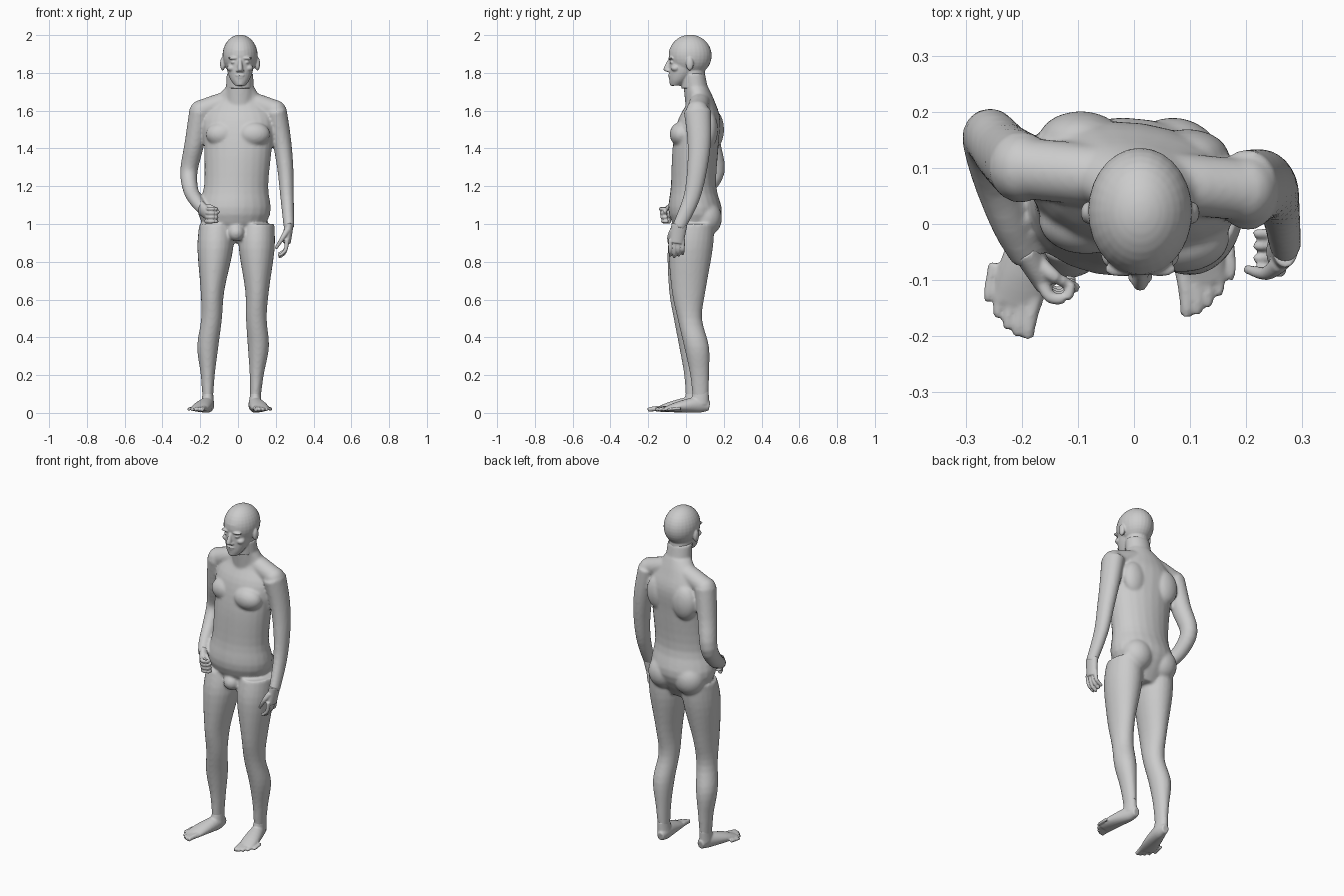
import bpy
import bmesh
import math
from mathutils import Vector, Matrix

cube = bpy.data.objects.get("Cube")
if cube:
    bpy.data.objects.remove(cube, do_unlink=True)

grey = bpy.data.materials.new("plain_grey")
grey.use_nodes = True
tone = (.6, .6, .6, 1)
grey.diffuse_color = tone
grey.node_tree.nodes["Principled BSDF"].inputs["Base Color"].default_value = tone

RIGHT, BACK, UP = Vector((1, 0, 0)), Vector((0, 1, 0)), Vector((0, 0, 1))


def smooth_path(stations, steps=4):
    """Pass a Catmull-Rom curve through the stations."""
    points = [Vector(station) for station in (stations[0], *stations, stations[-1])]
    path = []
    for before, start, end, after in zip(points, points[1:], points[2:], points[3:]):
        leave, arrive = (end - before) / 2, (after - start) / 2
        for step in range(steps):
            t = step / steps
            ease = t * t * (3 - 2 * t)
            path.append(start.lerp(end, ease) + leave * t * (1 - t) ** 2 - arrive * t * t * (1 - t))
    return path + [points[-1]]


def loft(volume, stations, level=False, twist=0, sides=24):
    """Elliptical rings along a path; each station is x, y, z, half width, half depth."""
    path = smooth_path(stations)
    centres = [Vector(station[:3]) for station in path]
    rings = []
    for i, (station, centre) in enumerate(zip(path, centres)):
        along = UP
        if not level:
            along = (centres[min(i + 1, len(path) - 1)] - centres[max(i - 1, 0)]).normalized()
        reference = RIGHT if abs(along.x) < .8 else BACK
        across = (reference - along * along.dot(reference)).normalized()
        turn = twist * max(0, min(1, (centre.z - 1.1) / .3))
        across = Matrix.Rotation(turn, 3, along) @ across
        deep = along.cross(across)
        angles = [math.tau * side / sides for side in range(sides)]
        rings.append([volume.verts.new(centre + across * station[3] * math.cos(angle)
                                       + deep * station[4] * math.sin(angle)) for angle in angles])
    for lower, upper in zip(rings, rings[1:]):
        for side in range(sides):
            following = (side + 1) % sides
            volume.faces.new((lower[side], lower[following], upper[following], upper[side]))
    volume.faces.new(rings[0][::-1])
    volume.faces.new(rings[-1])


def limb(volume, points, start, end, depth=1, sides=24):
    """A loft that tapers evenly from its start radius to its end radius."""
    radii = [start + (end - start) * i / (len(points) - 1) for i in range(len(points))]
    loft(volume, [(*point, radius, radius * depth) for point, radius in zip(points, radii)], sides=sides)


def ball(volume, centre, radii):
    placement = Matrix.Translation(centre) @ Matrix.Diagonal((*radii, 1))
    bmesh.ops.create_uvsphere(volume, u_segments=28, v_segments=18, radius=1, matrix=placement)


def fuse(name, volume, voxel, rounds=3):
    """Blend overlapping volumes into one smooth skin."""
    bmesh.ops.recalc_face_normals(volume, faces=volume.faces)
    mesh = bpy.data.meshes.new(name)
    volume.to_mesh(mesh)
    volume.free()
    part = bpy.data.objects.new(name, mesh)
    bpy.context.collection.objects.link(part)
    remesh = part.modifiers.new("skin", "REMESH")
    remesh.mode = "VOXEL"
    remesh.voxel_size = voxel
    soften = part.modifiers.new("soften", "SMOOTH")
    soften.factor = .5
    soften.iterations = rounds
    bpy.context.view_layer.update()
    skin = bpy.data.meshes.new_from_object(part.evaluated_get(bpy.context.evaluated_depsgraph_get()))
    part.modifiers.clear()
    part.data = skin
    skin.materials.clear()
    skin.materials.append(grey)
    skin.shade_smooth()


def as_right(station):
    return station


def as_left(station):
    """Carry a right leg or foot station over to the left stance."""
    x, y, z, *size = station
    drop = 1 - z
    splay = .12 * min(0, y) if z < .06 else 0
    return (-x - .013 - .06 * drop + splay, y + .04 * drop, z, *size)


# Torso and neck
body = bmesh.new()
loft(body, [(-.02, .05, .9, .1, .06), (-.02, .05, 1.05, .19, .14), (-.01, .04, 1.2, .17, .12),
            (0, .05, 1.4, .18, .12), (0, .07, 1.55, .19, .11), (0, .08, 1.65, .13, .07),
            (.01, .06, 1.72, .08, .06)], level=True, twist=-.14)
loft(body, [(.01, .07, 1.6, .08, .07), (.01, .04, 1.8, .07, .06)], level=True)

# Chest, shoulder blades, buttocks and groin
for side in (-1, 1):
    lean = -.016 * side
    ball(body, (side * .085, lean - .01, 1.475), (.085, .06, .065))
    ball(body, (side * .095, lean + .135, 1.5), (.075, .05, .1))
    ball(body, (side * .085 - .016, .105, 1.03), (.09, .085, .095))
ball(body, (-.01, -.045, .955), (.045, .045, .045))

# Legs
leg = [(-.115, .04, 1, .09, .11), (-.12, .02, .87, .095, .117), (-.135, 0, .65, .063, .09),
       (-.14, 0, .5, .055, .065), (-.16, .03, .35, .056, .066), (-.16, .04, .2, .037, .05),
       (-.16, .04, .05, .026, .04)]
for place in (as_right, as_left):
    loft(body, [place(station) for station in leg], level=True)

# Shoulders and arms: the right one bent forward, the left one hanging
right_shoulder, left_shoulder = (-.2, .1, 1.6), (.2, .06, 1.6)
limb(body, [right_shoulder, (0, .08, 1.655), left_shoulder], .055, .055)
for shoulder in (right_shoulder, left_shoulder):
    ball(body, shoulder, (.055, .06, .055))
limb(body, [right_shoulder, (-.23, .125, 1.43), (-.26, .155, 1.28), (-.25, .09, 1.18),
            (-.22, 0, 1.12), (-.19, -.06, 1.08)], .058, .028, depth=1.1)
limb(body, [left_shoulder, (.23, .07, 1.45), (.25, .06, 1.3), (.26, .03, 1.14), (.27, -.04, .98)],
     .058, .028, depth=1.25)
fuse("body", body, .008, rounds=5)

# Feet with five toes
sole = [(-.155, .085, .035, .02, .025), (-.16, .03, .043, .035, .042),
        (-.19, -.07, .033, .047, .03), (-.21, -.145, .02, .044, .014)]
for name, place in (("right_foot", as_right), ("left_foot", as_left)):
    foot = bmesh.new()
    loft(foot, [place(station) for station in sole])
    limb(foot, [place((-.16, .045, .12)), place((-.16, .035, .05))], .027, .033, depth=1.5)
    for toe in range(5):
        x, y, radius = -.188 - .018 * toe, -.203 + .004 * toe ** 2, .015 - .0014 * toe
        limb(foot, [place((x + .01, y + .07, .024)), place((x, y + .02, .02)), place((x, y, .016))],
             radius, radius * .7, sides=12)
    fuse(name, foot, .005)

# Left hand, hanging with curled fingers
hand = bmesh.new()
limb(hand, [(.27, -.035, 1), (.257, -.05, .9)], .025, .022, depth=1.7)
for finger in range(4):
    y, lift = -.083 + .022 * finger, .008 * abs(finger - 1)
    limb(hand, [(.26, y, .92), (.254, y, .87), (.238, y, .838 + lift), (.215, y, .825 + lift)],
         .012, .008, sides=12)
limb(hand, [(.26, -.07, .965), (.235, -.088, .925), (.2, -.08, .87)], .017, .008, sides=12)
fuse("left_hand", hand, .004)

# Right hand, loosely closed
hand = bmesh.new()
limb(hand, [(-.195, -.04, 1.085), (-.155, -.105, 1.05)], .026, .022, depth=1.6)
for finger in range(4):
    y, z = -.13 + .004 * finger, 1.08 - .022 * finger
    limb(hand, [(-.168, y + .035, z), (-.15, y, z), (-.12, y, z), (-.112, y + .025, z)],
         .012, .009, sides=12)
limb(hand, [(-.17, -.07, 1.085), (-.14, -.095, 1.09), (-.1, -.115, 1.06)], .016, .008, sides=12)
fuse("right_hand", hand, .004)

# Head: skull, jaw, neck top and nose
head = bmesh.new()
middle = .011
ball(head, (middle, .022, 1.892), (.093, .114, .11))
loft(head, [(middle, -.055, 1.732, .027, .028), (middle, -.035, 1.765, .051, .054),
            (middle, -.01, 1.82, .07, .08), (middle, .01, 1.92, .082, .1)], level=True)
limb(head, [(middle, .04, 1.72), (middle, .035, 1.82)], .064, .064)
loft(head, [(middle, -.084, 1.87, .009, .012), (middle, -.1, 1.82, .015, .02),
            (middle, -.09, 1.806, .015, .014)], level=True)

# Lips and chin
for y, z, radii in ((-.083, 1.787, (.026, .012, .006)), (-.08, 1.775, (.022, .012, .007)),
                    (-.071, 1.745, (.022, .016, .014))):
    ball(head, (middle, y, z), radii)

# Brows, eyes, cheeks, nostrils and ears
for offset, y, z, radii in ((.035, -.08, 1.878, (.029, .014, .008)), (.034, -.074, 1.856, (.016, .013, .008)),
                            (.045, -.055, 1.825, (.025, .025, .018)), (.013, -.094, 1.812, (.009, .012, .008)),
                            (.092, .02, 1.848, (.014, .02, .036))):
    for side in (-1, 1):
        ball(head, (middle + side * offset, y, z), radii)
fuse("head", head, .0045)
